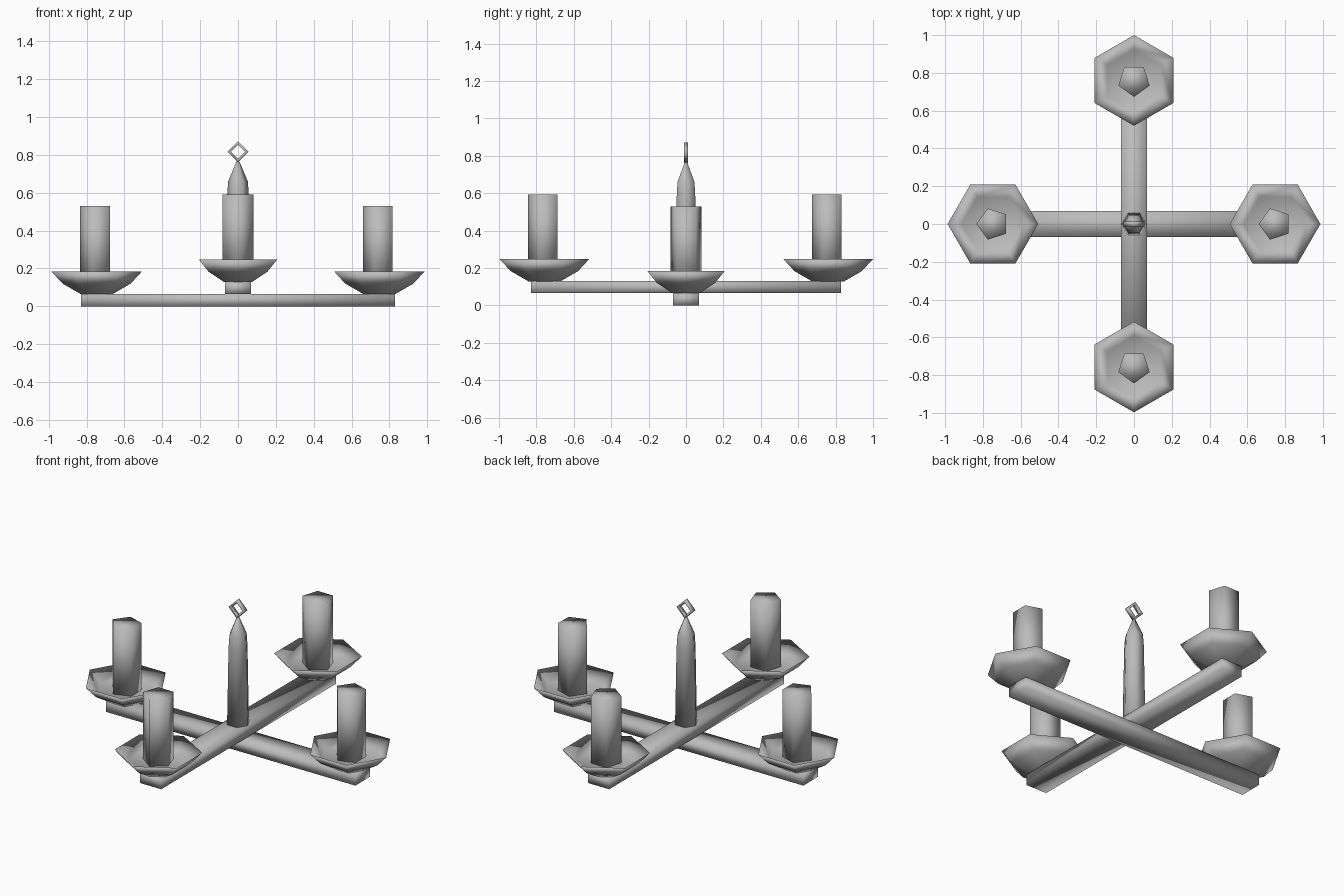
import bpy, bmesh, math
from mathutils import Matrix

if "Cube" in bpy.data.objects:
    bpy.data.objects.remove(bpy.data.objects["Cube"])

metal = bpy.data.materials.new("plain_grey")
metal.diffuse_color = (0.5, 0.5, 0.5, 1)
metal.use_nodes = True
metal.node_tree.nodes["Principled BSDF"].inputs["Base Color"].default_value = metal.diffuse_color


def finish(name, bm, loc):
    bmesh.ops.recalc_face_normals(bm, faces=bm.faces)
    for f in bm.faces:
        f.smooth = True
    me = bpy.data.meshes.new(name)
    bm.to_mesh(me)
    bm.free()
    me.materials.append(metal)
    ob = bpy.data.objects.new(name, me)
    ob.location = loc
    bpy.context.collection.objects.link(ob)
    return ob


def box(name, size, loc):
    bm = bmesh.new()
    bmesh.ops.create_cube(bm, size=1)
    bmesh.ops.scale(bm, vec=size, verts=bm.verts)
    return finish(name, bm, loc)


def lathe(name, profile, sides, start, loc):
    """Stack polygon rings of (radius, height) and cap both ends."""
    bm = bmesh.new()
    rings = []
    for r, z in profile:
        rings.append([bm.verts.new((r * math.cos(start + i * math.tau / sides),
                                    r * math.sin(start + i * math.tau / sides), z))
                      for i in range(sides)])
    for a, b in zip(rings, rings[1:]):
        for i in range(sides):
            j = (i + 1) % sides
            bm.faces.new((a[i], a[j], b[j], b[i]))
    bm.faces.new(rings[0])
    bm.faces.new(rings[-1])
    return finish(name, bm, loc)


# crossed beams
box("lower_beam", (1.66, 0.14, 0.065), (0, 0, 0.0325))
box("upper_beam", (0.14, 1.66, 0.065), (0, 0, 0.0975))

# drip dishes and candles
dish = [(0.085, 0), (0.18, 0.055), (0.24, 0.12), (0.165, 0.062)]
candle = [(0.087, 0.05), (0.087, 0.464)]
spots = [("left", -0.747, 0, 0.065), ("right", 0.747, 0, 0.065),
         ("front", 0, -0.757, 0.128), ("back", 0, 0.76, 0.128)]
for side, x, y, z in spots:
    along_y = abs(y) > 0.1
    lathe(side + "_dish", dish, 6, math.pi / 2 if along_y else 0, (x, y, z))
    lathe(side + "_candle", candle, 5, -math.pi / 2 if along_y else math.pi, (x, y, z))

# central spire
lathe("spire", [(0.066, 0.12), (0.057, 0.59), (0.052, 0.66), (0.008, 0.765)], 6, 0, (0, 0, 0))

# hanging ring: square loop with a square section
bm = bmesh.new()
loops = []
for i in range(4):
    a = i * math.pi / 2
    loops.append([bm.verts.new((r * math.cos(a), y, r * math.sin(a)))
                  for r, y in ((0.055, -0.012), (0.055, 0.012), (0.038, 0.012), (0.038, -0.012))])
for i in range(4):
    a, b = loops[i], loops[(i + 1) % 4]
    for k in range(4):
        m = (k + 1) % 4
        bm.faces.new((a[k], a[m], b[m], b[k]))
finish("hanging_ring", bm, (0, 0, 0.817))
